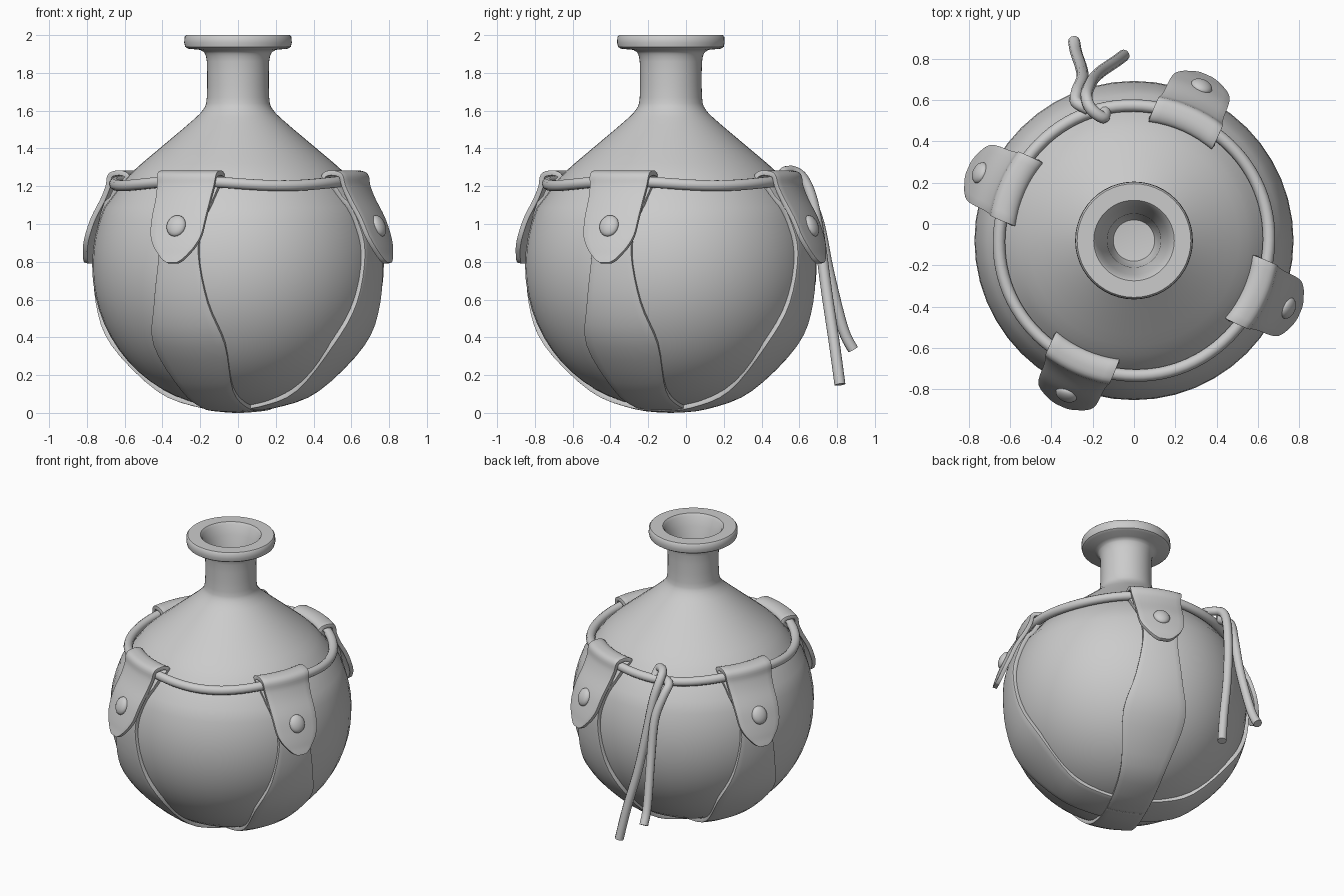
import bpy, bmesh, math
from mathutils import Vector

if "Cube" in bpy.data.objects:
    bpy.data.objects.remove(bpy.data.objects["Cube"])

CY = -0.08            # bottle axis sits slightly forward
CZ = 0.78             # centre of the round belly
ANGLES = [math.radians(a) for a in (246.3, 336.3, 66.3, 156.3)]


def catmull(pts, n):
    """Smooth interpolation through points of any dimension."""
    p = [pts[0]] + list(pts) + [pts[-1]]
    out = []
    for i in range(1, len(p) - 2):
        for k in range(n):
            t = k / n
            out.append(tuple(
                0.5 * (2 * b + (c - a) * t + (2 * a - 5 * b + 4 * c - d) * t * t
                       + (3 * b - a - 3 * c + d) * t ** 3)
                for a, b, c, d in zip(p[i - 1], p[i], p[i + 1], p[i + 2])))
    return out + [tuple(pts[-1])]


def swell(sine):
    """Sideways factor that makes the belly fuller than a sphere."""
    return 1.02 * max(sine, 0.2) ** -0.05


def smooth(ob, angle=40):
    bpy.ops.object.select_all(action='DESELECT')
    ob.select_set(True)
    bpy.context.view_layer.objects.active = ob
    bpy.ops.object.shade_smooth_by_angle(angle=math.radians(angle))


def finish(bm, name):
    me = bpy.data.meshes.new(name)
    bm.to_mesh(me)
    bm.free()
    ob = bpy.data.objects.new(name, me)
    bpy.context.collection.objects.link(ob)
    return ob


def cord(name, pts, radius, cyclic=False):
    cu = bpy.data.curves.new(name, 'CURVE')
    cu.dimensions = '3D'
    cu.bevel_depth = radius
    cu.bevel_resolution = 3
    cu.use_fill_caps = True
    sp = cu.splines.new('POLY')
    sp.points.add(len(pts) - 1)
    for q, co in zip(sp.points, pts):
        q.co = (*co, 1)
    sp.use_cyclic_u = cyclic
    sp.use_smooth = True
    ob = bpy.data.objects.new(name, cu)
    bpy.context.collection.objects.link(ob)


# Bottle: round belly, conical shoulder, neck, lip and hollow mouth
R = 0.757
prof = []
for a in range(0, 115, 6):
    s = math.sin(math.radians(a))
    prof.append((R * s * swell(s), CZ - R * math.cos(math.radians(a))))
prof += catmull([(0.63, 1.19), (0.555, 1.28), (0.40, 1.413), (0.25, 1.54),
                 (0.185, 1.605), (0.165, 1.67), (0.165, 1.86), (0.18, 1.91)], 3)
prof += [(0.2, 1.922), (0.265, 1.928), (0.28, 1.938), (0.285, 1.96), (0.283, 1.99),
         (0.275, 2.0), (0.195, 2.0), (0.183, 1.985), (0.165, 1.92), (0.13, 1.82),
         (0.12, 1.7), (0.1, 1.65), (0.0, 1.64)]
bm = bmesh.new()
vs = [bm.verts.new((r, CY, z)) for r, z in prof]
es = [bm.edges.new(e) for e in zip(vs, vs[1:])]
bmesh.ops.spin(bm, geom=vs + es, cent=(0, CY, 0), axis=(0, 0, 1),
               angle=math.tau, steps=48, use_merge=True)
bmesh.ops.remove_doubles(bm, verts=bm.verts, dist=0.0005)
bmesh.ops.recalc_face_normals(bm, faces=bm.faces)
smooth(finish(bm, "bottle"))

# Strap centre line: (polar angle, half width) under the belly ...
belly = [(0, .115), (12, .12), (30, .14), (56, .2), (75, .15), (95, .11),
         (108, .125), (116, .15)]
RS = 0.767
path = [(RS * math.sin(math.radians(a)), CZ - RS * math.cos(math.radians(a)), w)
        for a, w in belly]
# ... then (radius, height, half width) over the cord and down the flap
path += [(.65, 1.19, .165), (.607, 1.227, .17), (.592, 1.252, .172),
         (.614, 1.268, .172), (.65, 1.27, .172), (.688, 1.255, .17),
         (.7, 1.2, .163), (.73, 1.13, .157), (.785, 1.03, .154), (.82, .94, .145),
         (.84, .88, .118), (.852, .835, .082), (.86, .808, .055), (.864, .793, .028)]
SPLIT = (len(belly) - 1) * 4
COLS = 8


def strap(name, ang, lift):
    rad = Vector((math.cos(ang), math.sin(ang), 0))
    tan = Vector((-math.sin(ang), math.cos(ang), 0))
    bm = bmesh.new()
    rows = []
    for i, (r, z, w) in enumerate(catmull(path, 4)):
        row = []
        for k in range(COLS + 1):
            t = w * (2 * k / COLS - 1)
            if i <= SPLIT:        # wrap on the belly
                d = rad * r + Vector((0, 0, z - CZ))
                a = t / d.length
                co = d * math.cos(a) + tan * d.length * math.sin(a)
                h = co.xy.length
                f = swell(h / RS)
                co = Vector((co.x * f, co.y * f,
                             co.z + CZ + lift * max(0, 1 - h / 0.35)))
            else:                 # wrap round the axis
                a = t / r
                co = (rad * math.cos(a) + tan * math.sin(a)) * r + Vector((0, 0, z))
            row.append(bm.verts.new(co + Vector((0, CY, 0))))
        rows.append(row)
    for a, b in zip(rows, rows[1:]):
        for k in range(COLS):
            bm.faces.new((a[k], a[k + 1], b[k + 1], b[k]))
    bmesh.ops.recalc_face_normals(bm, faces=bm.faces)
    ob = finish(bm, name)
    smooth(ob)
    so = ob.modifiers.new("thickness", 'SOLIDIFY')
    so.thickness = 0.026
    so.offset = 0
    be = ob.modifiers.new("soft_edge", 'BEVEL')
    be.width = 0.005
    be.segments = 2
    be.limit_method = 'ANGLE'
    be.angle_limit = math.radians(50)


def rivet(name, ang):
    bpy.ops.mesh.primitive_uv_sphere_add(
        segments=20, ring_count=10, radius=1,
        location=(0.814 * math.cos(ang), CY + 0.814 * math.sin(ang), 0.99),
        rotation=(0, math.radians(68), ang))
    ob = bpy.context.object
    ob.name = name
    ob.scale = (0.06, 0.054, 0.03)
    smooth(ob, 60)


# One pair of straps crosses beneath the other at the bottom
for i, ang in enumerate(ANGLES):
    strap(f"strap_{i + 1}", ang, 0.01 * (i % 2))
    rivet(f"rivet_{i + 1}", ang)

# Cord ring threaded through the strap loops, sagging between them
ring = []
for i in range(96):
    a = math.tau * i / 96
    c = math.cos(4 * (a - ANGLES[0]))
    r = 0.653 - 0.003 * c
    ring.append((r * math.cos(a), CY + r * math.sin(a), 1.215 + 0.012 * c))
cord("cord_ring", ring, 0.03, True)

# Knot and two hanging cord ends at the back
cord("cord_end_long", catmull([
    (-.05, .815, .15), (-.09, .785, .37), (-.15, .745, .64), (-.19, .71, .9),
    (-.215, .67, 1.12), (-.23, .62, 1.24), (-.21, .56, 1.28), (-.15, .515, 1.265),
    (-.14, .55, 1.21)], 5), 0.029)
cord("cord_end_short", catmull([
    (-.29, .885, .335), (-.28, .83, .45), (-.255, .755, .75), (-.25, .705, 1.0),
    (-.275, .645, 1.15), (-.28, .59, 1.215), (-.22, .555, 1.225)], 5), 0.029)
